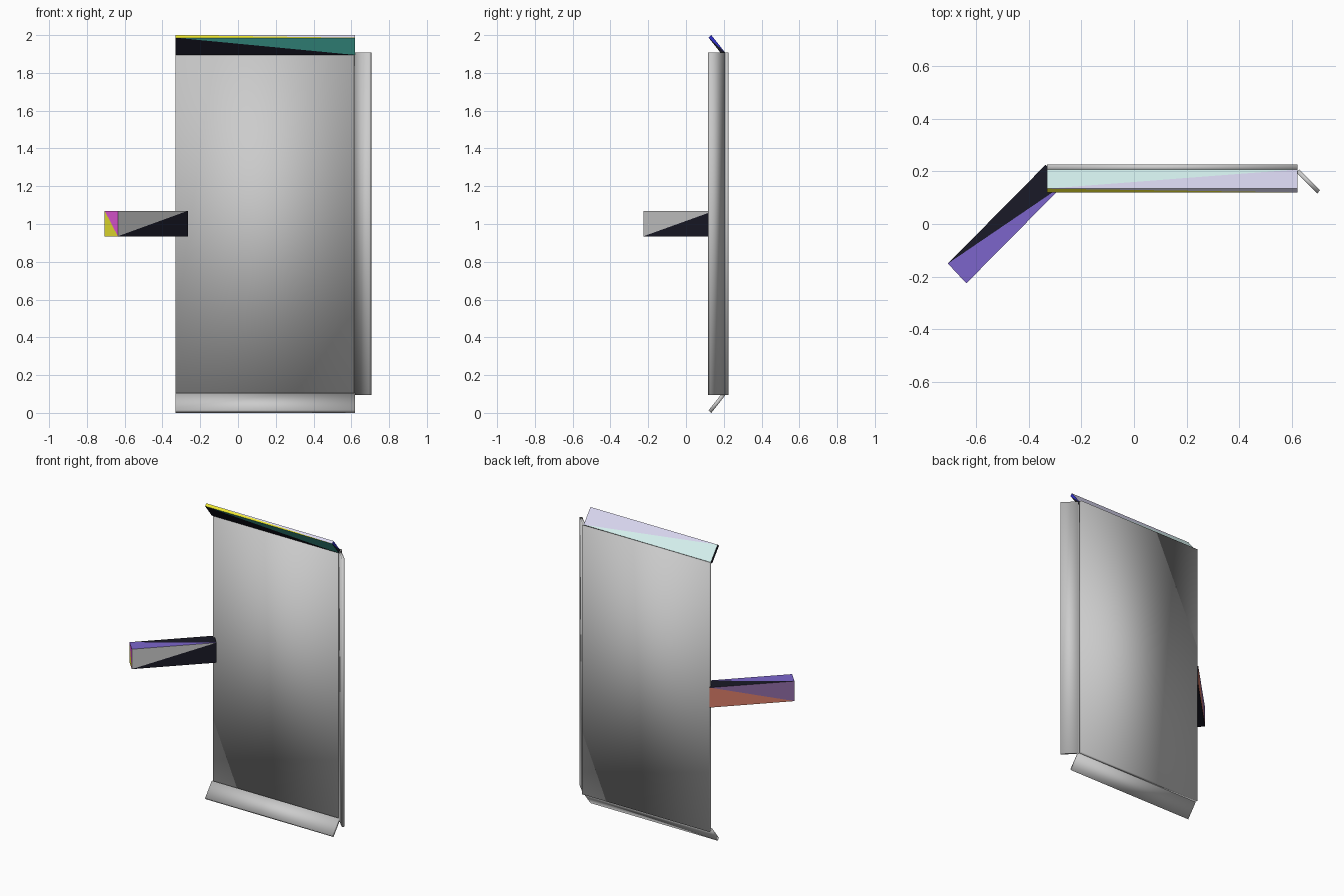
import bpy, bmesh

if "Cube" in bpy.data.objects:
    bpy.data.objects.remove(bpy.data.objects["Cube"])

COLOURS = {
    "grey": (0.6, 0.6, 0.6), "black": (0.01, 0.01, 0.02), "indigo": (0.2, 0.13, 0.6),
    "magenta": (0.8, 0.1, 0.7), "yellow": (0.85, 0.8, 0.03), "red": (0.75, 0.22, 0.15),
    "purple": (0.3, 0.16, 0.4), "aqua": (0.7, 0.92, 0.9), "lavender": (0.72, 0.7, 0.9),
    "teal": (0.08, 0.6, 0.5), "blue": (0.03, 0.03, 0.6),
}


def material(name):
    mat = bpy.data.materials.get(name)
    if mat is None:
        mat = bpy.data.materials.new(name)
        mat.diffuse_color = (*COLOURS[name], 1)
        mat.use_nodes = True
        mat.node_tree.nodes["Principled BSDF"].inputs["Base Color"].default_value = mat.diffuse_color
    return mat


def prism(name, profile, lo, hi, axis, tris=None):
    """Extrude a four-point profile along x or z; tris gives coloured triangles."""
    def place(p, t):
        return (t, p[0], p[1]) if axis == "x" else (p[0], p[1], t)

    bm = bmesh.new()
    v = [bm.verts.new(place(p, t)) for t in (lo, hi) for p in profile]
    me = bpy.data.meshes.new(name)
    if tris:
        names = list(dict.fromkeys(t[3] for t in tris))
        for n in names:
            me.materials.append(material(n))
        for a, b, c, col in tris:
            bm.faces.new((v[a], v[b], v[c])).material_index = names.index(col)
    else:
        bm.faces.new(v[:4])
        bm.faces.new(v[4:])
        for i in range(4):
            j = (i + 1) % 4
            bm.faces.new((v[i], v[j], v[j + 4], v[i + 4]))
    bmesh.ops.recalc_face_normals(bm, faces=bm.faces[:])
    for f in bm.faces:
        f.smooth = not tris
    bm.to_mesh(me)
    bm.free()
    ob = bpy.data.objects.new(name, me)
    bpy.context.collection.objects.link(ob)
    return ob


# Main upright panel
prism("panel", [(-0.33, 0.202), (0.62, 0.202), (0.62, 0.226), (-0.33, 0.226)],
      0.095, 1.907, "z")

# Angled flap along the right edge
prism("side_flap", [(0.615, 0.195), (0.627, 0.206), (0.706, 0.128), (0.695, 0.116)],
      0.095, 1.907, "z")

# Angled flaps along the top and bottom edges
flap = [(0.12, 1.986), (0.134, 2.0), (0.207, 1.908), (0.192, 1.895)]
prism("top_flap", flap, -0.33, 0.62, "x", [
    (0, 1, 4, "yellow"), (1, 5, 4, "lavender"),
    (1, 2, 6, "aqua"), (1, 6, 5, "lavender"),
    (0, 3, 7, "black"), (0, 7, 4, "teal"),
    (2, 3, 7, "black"), (2, 7, 6, "black"),
    (0, 1, 2, "black"), (0, 2, 3, "black"),
    (4, 5, 6, "blue"), (4, 6, 7, "black")])
prism("bottom_flap", [(y, 2.0 - z) for y, z in flap], -0.33, 0.62, "x")

# Diagonal arm reaching forward from the left edge
arm = [(-0.706, -0.15), (-0.636, -0.225), (-0.265, 0.15), (-0.335, 0.225)]
prism("arm", arm, 0.935, 1.07, "z", [
    (1, 5, 6, "grey"), (1, 6, 2, "black"),
    (4, 5, 6, "indigo"), (4, 6, 7, "black"),
    (4, 5, 1, "magenta"), (4, 1, 0, "yellow"),
    (7, 3, 0, "red"), (7, 0, 4, "purple"),
    (2, 6, 7, "black"), (2, 7, 3, "black"),
    (0, 1, 2, "black"), (0, 2, 3, "black")])
